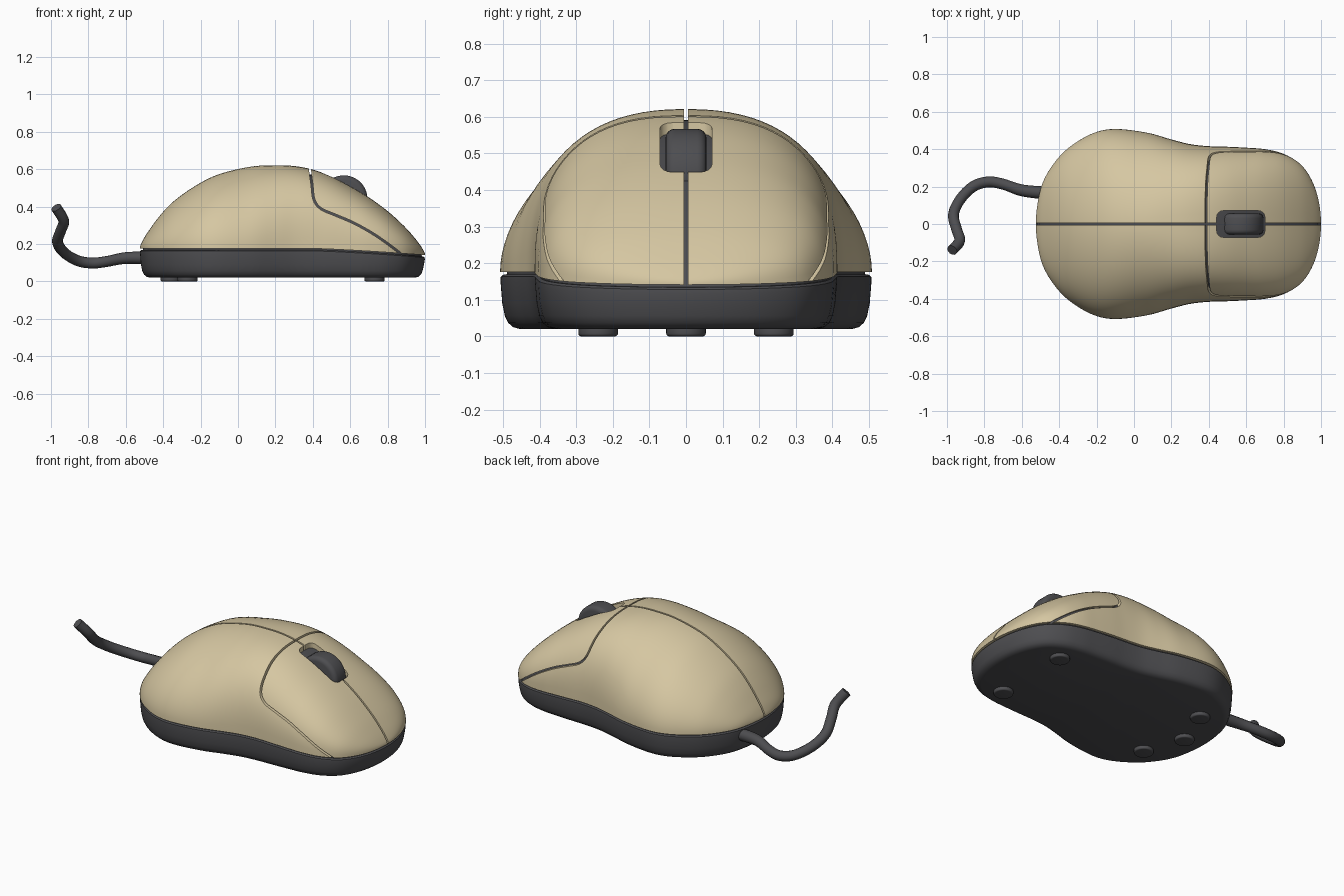
import bpy, bmesh, math
from mathutils import Vector

if "Cube" in bpy.data.objects:
    bpy.data.objects.remove(bpy.data.objects["Cube"])


def material(name, rgb):
    m = bpy.data.materials.new(name)
    m.diffuse_color = (*rgb, 1)
    m.use_nodes = True
    m.node_tree.nodes["Principled BSDF"].inputs["Base Color"].default_value = m.diffuse_color
    return m


BEIGE = material("beige plastic", (0.67, 0.57, 0.36))
DARK = material("dark grey plastic", (0.075, 0.075, 0.081))


def spline(pts, steps, before=None, after=None):
    """Catmull-Rom curve through the points."""
    p = [Vector(q) for q in pts]
    p = [Vector(before) if before else 2 * p[0] - p[1]] + p + \
        [Vector(after) if after else 2 * p[-1] - p[-2]]
    out = []
    for i in range(1, len(p) - 2):
        a, b, c, d = p[i - 1:i + 3]
        for k in range(steps):
            t = k / steps
            out.append(0.5 * (2 * b + (c - a) * t + (2 * a - 5 * b + 4 * c - d) * t * t
                              + (3 * b - a - 3 * c + d) * t ** 3))
    return out + [p[-2]]


def finish(ob, mat, angle=35):
    ob.data.materials.clear()
    ob.data.materials.append(mat)
    bpy.ops.object.select_all(action='DESELECT')
    ob.select_set(True)
    bpy.context.view_layer.objects.active = ob
    bpy.ops.object.shade_smooth_by_angle(angle=math.radians(angle))
    return ob


def loft(name, rings, mat, caps=True):
    """Closed solid skinned over a list of closed rings."""
    bm = bmesh.new()
    vs = [[bm.verts.new(p) for p in r] for r in rings]
    n = len(rings[0])
    for a, b in zip(vs, vs[1:]):
        for i in range(n):
            j = (i + 1) % n
            bm.faces.new((a[i], a[j], b[j], b[i]))
    if caps:
        bm.faces.new(vs[0])
        bm.faces.new(vs[-1])
    bmesh.ops.remove_doubles(bm, verts=bm.verts, dist=1e-5)
    bmesh.ops.recalc_face_normals(bm, faces=bm.faces)
    me = bpy.data.meshes.new(name)
    bm.to_mesh(me)
    bm.free()
    ob = bpy.data.objects.new(name, me)
    bpy.context.collection.objects.link(ob)
    return finish(ob, mat)


def apply_modifier(ob, kind, **settings):
    m = ob.modifiers.new(kind, kind)
    for k, v in settings.items():
        setattr(m, k, v)
    bpy.context.view_layer.objects.active = ob
    bpy.ops.object.modifier_apply(modifier=m.name)


# Body stations: x, half width, top height
stations = [(-0.525, 0, 0.172), (-0.512, 0.13, 0.21), (-0.482, 0.235, 0.26),
            (-0.42, 0.335, 0.345), (-0.34, 0.415, 0.428), (-0.22, 0.485, 0.512),
            (-0.1, 0.508, 0.57), (0.07, 0.488, 0.61), (0.2, 0.452, 0.617),
            (0.3, 0.427, 0.613), (0.4, 0.416, 0.594), (0.5, 0.413, 0.557),
            (0.6, 0.408, 0.505), (0.7, 0.4, 0.445), (0.8, 0.375, 0.372),
            (0.89, 0.32, 0.29), (0.95, 0.235, 0.222), (0.987, 0.125, 0.17),
            (1.0, 0, 0.137)]


def ghost(end, near):
    return (near[0], -near[1], 2 * end[2] - near[2])


body = spline(stations, 5, ghost(stations[0], stations[1]), ghost(stations[-1], stations[-2]))


def rim(x):
    """Height of the joint between base and shell."""
    return 0.172 - 0.035 * max(0, (x - 0.4) / 0.6) ** 1.3


def dome(name, mat, scale, end_scale, lift, segs=44):
    rings = []
    for x, w, z in body:
        s = min(1, max(0, x / 0.4))
        n = 1.9 + 0.7 * s * s * (3 - 2 * s)
        h = max(0, z - rim(x)) * scale
        cx = 0.24 + (x - 0.24) * end_scale
        ring = []
        for i in range(segs + 1):
            a = math.pi * i / segs
            c, q = math.cos(a), max(0, math.sin(a))
            if i in (0, segs):
                q = 0
            ring.append((cx, math.copysign(abs(c) ** (2 / n), c) * w * scale,
                         rim(x) + lift + h * q ** (2 / n)))
        rings.append(ring)
    return loft(name, rings, mat, caps=False)


# Beige shell, and the dark core seen through its seams
shell = dome("shell", BEIGE, 1, 1, 0.004)
core = dome("inner_core", DARK, 0.965, 0.98, -0.01)

# Cutters: centre seam, button seam, wheel slot
def slab(x, y, z):
    return [(x, -y, z), (x, y, z)]


centre_cut = loft("centre_seam_cutter",
                  [slab(x, 0.005, 0.05) + slab(x, 0.005, 0.8)[::-1] for x in (-0.8, 1.2)], DARK)
seam = spline([(0.375, 0.75), (0.385, 0.6), (0.395, 0.52), (0.407, 0.435), (0.445, 0.388),
               (0.52, 0.355), (0.62, 0.312), (0.73, 0.25), (0.84, 0.172), (0.9, 0.12)], 4)
rings = []
for i, p in enumerate(seam):
    t = (seam[min(i + 1, len(seam) - 1)] - seam[max(i - 1, 0)]).normalized() * 0.0055
    rings.append(slab(p.x - t.y, 0.7, p.y + t.x) + slab(p.x + t.y, 0.7, p.y - t.x)[::-1])
button_cut = loft("button_seam_cutter", rings, DARK)
slot_cut = loft("wheel_slot_cutter",
                [slab(x, 0.071, 0.3) + slab(x, 0.071, 0.75)[::-1] for x in (0.442, 0.7)], DARK)
apply_modifier(slot_cut, 'BEVEL', width=0.035, segments=4)
for cutter in (centre_cut, button_cut, slot_cut):
    apply_modifier(shell, 'BOOLEAN', operation='DIFFERENCE', object=cutter, solver='EXACT')
    bpy.data.objects.remove(cutter)
finish(shell, BEIGE)

# Dark base following the body outline
outline = [Vector((p.x, -p.y)) for p in body] + [Vector((p.x, p.y)) for p in body[-2:0:-1]]
count = len(outline)


def base_ring(inset, height):
    ring = []
    for i, p in enumerate(outline):
        t = (outline[(i + 1) % count] - outline[i - 1]).normalized()
        q = p + Vector((-t.y, t.x)) * inset
        ring.append((q.x, q.y, height(p.x)))
    return ring


levels = [(0.055, lambda x: 0.02), (0.036, lambda x: 0.025), (0.022, lambda x: 0.037),
          (0.013, lambda x: 0.056), (0.006, lambda x: 0.09), (0.001, lambda x: rim(x) - 0.02),
          (0.002, lambda x: rim(x) - 0.009), (0.01, lambda x: rim(x) - 0.003)]
loft("base", [base_ring(*lv) for lv in levels], DARK)


def cylinder(name, loc, radius, depth, bevel, rot=(0, 0, 0)):
    bpy.ops.mesh.primitive_cylinder_add(vertices=48, radius=radius, depth=depth,
                                        location=loc, rotation=rot)
    ob = bpy.context.object
    ob.name = name
    apply_modifier(ob, 'BEVEL', width=bevel, segments=4, limit_method='ANGLE')
    return finish(ob, DARK)


# Scroll wheel
cylinder("scroll_wheel", (0.566, 0, 0.441), 0.126, 0.112, 0.025, (math.pi / 2, 0, 0))

# Five feet
for i, (x, y) in enumerate([(0.73, -0.24), (0.73, 0.24), (-0.27, -0.24), (-0.27, 0.24), (-0.36, 0)]):
    cylinder(f"foot_{i + 1}", (x, y, 0.015), 0.054, 0.03, 0.008)

# Cord
path = [(-0.47, 0.165, 0.125), (-0.6, 0.18, 0.125), (-0.7, 0.213, 0.107), (-0.78, 0.225, 0.098),
        (-0.86, 0.2, 0.112), (-0.93, 0.13, 0.155), (-0.965, 0.05, 0.21), (-0.948, -0.03, 0.27),
        (-0.932, -0.09, 0.325), (-0.972, -0.14, 0.395)]
cord_pts = spline(path, 6)
cd = bpy.data.curves.new("cord", 'CURVE')
cd.dimensions = '3D'
cd.bevel_depth = 0.029
cd.bevel_resolution = 4
cd.use_fill_caps = True
sp = cd.splines.new('POLY')
sp.points.add(len(cord_pts) - 1)
for i, (pt, p) in enumerate(zip(sp.points, cord_pts)):
    pt.co = (*p, 1)
    pt.radius = 1 + 0.2 * max(0, 1 - i / 10)
cord = bpy.data.objects.new("cord", cd)
bpy.context.collection.objects.link(cord)
bpy.ops.object.select_all(action='DESELECT')
cord.select_set(True)
bpy.context.view_layer.objects.active = cord
bpy.ops.object.convert(target='MESH')
finish(bpy.context.object, DARK, 50)
